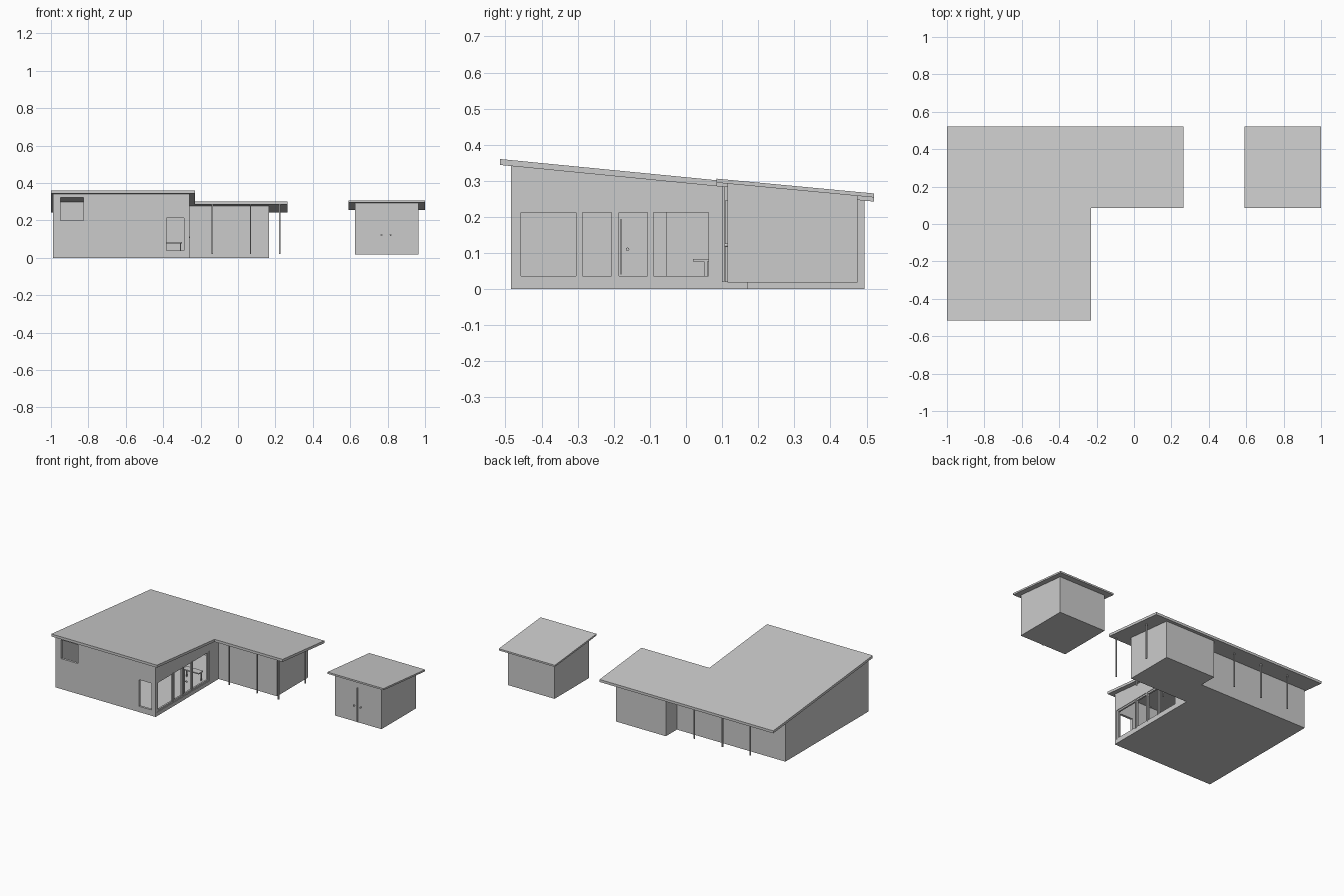
import bpy, bmesh, math

if "Cube" in bpy.data.objects:
    bpy.data.objects.remove(bpy.data.objects["Cube"])


def roof_top(y):
    return 0.3605 - 0.098 * (y + 0.515)


def roof_under(y):
    return roof_top(y) - 0.0165


def shed_top(y):
    return 0.306 - 0.094 * (y - 0.085)


def prism(name, pts, low, high):
    """Extruded footprint whose bottom and top heights may depend on y."""
    f0 = low if callable(low) else (lambda y: low)
    f1 = high if callable(high) else (lambda y: high)
    bm = bmesh.new()
    b = [bm.verts.new((x, y, f0(y))) for x, y in pts]
    t = [bm.verts.new((x, y, f1(y))) for x, y in pts]
    bm.faces.new(b[::-1])
    bm.faces.new(t)
    n = len(pts)
    for i in range(n):
        j = (i + 1) % n
        bm.faces.new((b[i], b[j], t[j], t[i]))
    bmesh.ops.recalc_face_normals(bm, faces=bm.faces)
    me = bpy.data.meshes.new(name)
    bm.to_mesh(me)
    bm.free()
    ob = bpy.data.objects.new(name, me)
    bpy.context.collection.objects.link(ob)
    return ob


def box(name, x0, x1, y0, y1, low, high):
    return prism(name, [(x0, y0), (x1, y0), (x1, y1), (x0, y1)], low, high)


def cut(target, cutter):
    m = target.modifiers.new("opening", 'BOOLEAN')
    m.operation = 'DIFFERENCE'
    m.solver = 'EXACT'
    m.object = cutter
    cutter.hide_render = True
    cutter.display_type = 'WIRE'
    cutter.hide_set(True)


def knob(name, loc, axis):
    rot = (math.pi / 2, 0, 0) if axis == 'y' else (0, math.pi / 2, 0)
    bpy.ops.mesh.primitive_cylinder_add(vertices=12, radius=0.005, depth=0.012,
                                        location=loc, rotation=rot)
    bpy.context.object.name = name
    bpy.ops.object.shade_smooth_by_angle()


# L-shaped sloping roof
prism("main_roof", [(-1, -0.515), (-0.23, -0.515), (-0.23, 0.085),
                    (0.265, 0.085), (0.265, 0.52), (-1, 0.52)],
      roof_under, roof_top)


def wall_top(y):
    return roof_under(y) + 0.004


# Hollow main house, closed above by the roof
house = box("main_walls", -0.99, -0.26, -0.485, 0.38, 0, wall_top)
cut(house, box("room_cutter", -0.975, -0.275, -0.47, 0.365, 0.02, 0.5))

# Long glazed side: shallow frame recess, then four panes
cut(house, box("frame_cutter", -0.264, -0.2, -0.47, 0.075, 0.025, 0.223))
panes = [(-0.457, -0.305), (-0.286, -0.206), (-0.186, -0.106), (-0.09, 0.062)]
for i, (a, b) in enumerate(panes):
    cut(house, box(f"pane_cutter_{i}", -0.3, -0.2, a, b, 0.036, 0.213))

# Front openings: corner window and high window
cut(house, box("corner_window_cutter", -0.382, -0.29, -0.55, -0.44, 0.038, 0.213))
cut(house, box("high_window_cutter", -0.95, -0.825, -0.55, -0.44, 0.2, 0.323))

# Frame divisions between the panes
for i, y in enumerate((-0.297, -0.196, -0.098)):
    box(f"frame_post_{i}", -0.268, -0.26, y - 0.003, y + 0.003, 0.025, 0.223)

# Glazed door handle bar and knob
box("door_edge", -0.268, -0.262, -0.182, -0.178, 0.04, 0.195)
knob("glass_door_knob", (-0.262, -0.162, 0.11), 'x')

# Inner partitions
box("partition_cross", -0.98, -0.6, -0.055, -0.045, 0.015, wall_top)
box("partition_long", -0.61, -0.6, -0.055, 0.37, 0.015, wall_top)

# Small table behind the last pane
box("table_top", -0.42, -0.3, 0.02, 0.066, 0.076, 0.083)
for i, x in enumerate((-0.415, -0.31)):
    box(f"table_leg_{i}", x, x + 0.006, 0.05, 0.06, 0.015, 0.078)

# Side wing
prism("wing_walls", [(-0.262, 0.17), (0.165, 0.17), (0.165, 0.495),
                     (-0.2, 0.495), (-0.2, 0.38), (-0.262, 0.38)], 0, wall_top)

# Slim posts carrying the overhangs
posts = [(-0.265, 0.103), (-0.137, 0.103), (0.067, 0.103), (0.223, 0.103),
         (0.223, 0.38), (-0.383, 0.46), (-0.588, 0.46), (-0.79, 0.46)]
for i, (x, y) in enumerate(posts):
    box(f"roof_post_{i}", x - 0.0035, x + 0.0035, y - 0.0035, y + 0.0035,
        0.02, wall_top)

# Detached shed
box("shed_roof", 0.592, 1.0, 0.085, 0.52, lambda y: shed_top(y) - 0.011, shed_top)
box("shed_walls", 0.625, 0.965, 0.115, 0.475, 0.018,
    lambda y: shed_top(y) - 0.007)
box("shed_door_strip", 0.788, 0.795, 0.108, 0.117, 0.02, 0.245)
for side, x in (("left", 0.767), ("right", 0.816)):
    knob(f"shed_knob_{side}", (x, 0.112, 0.122), 'y')
